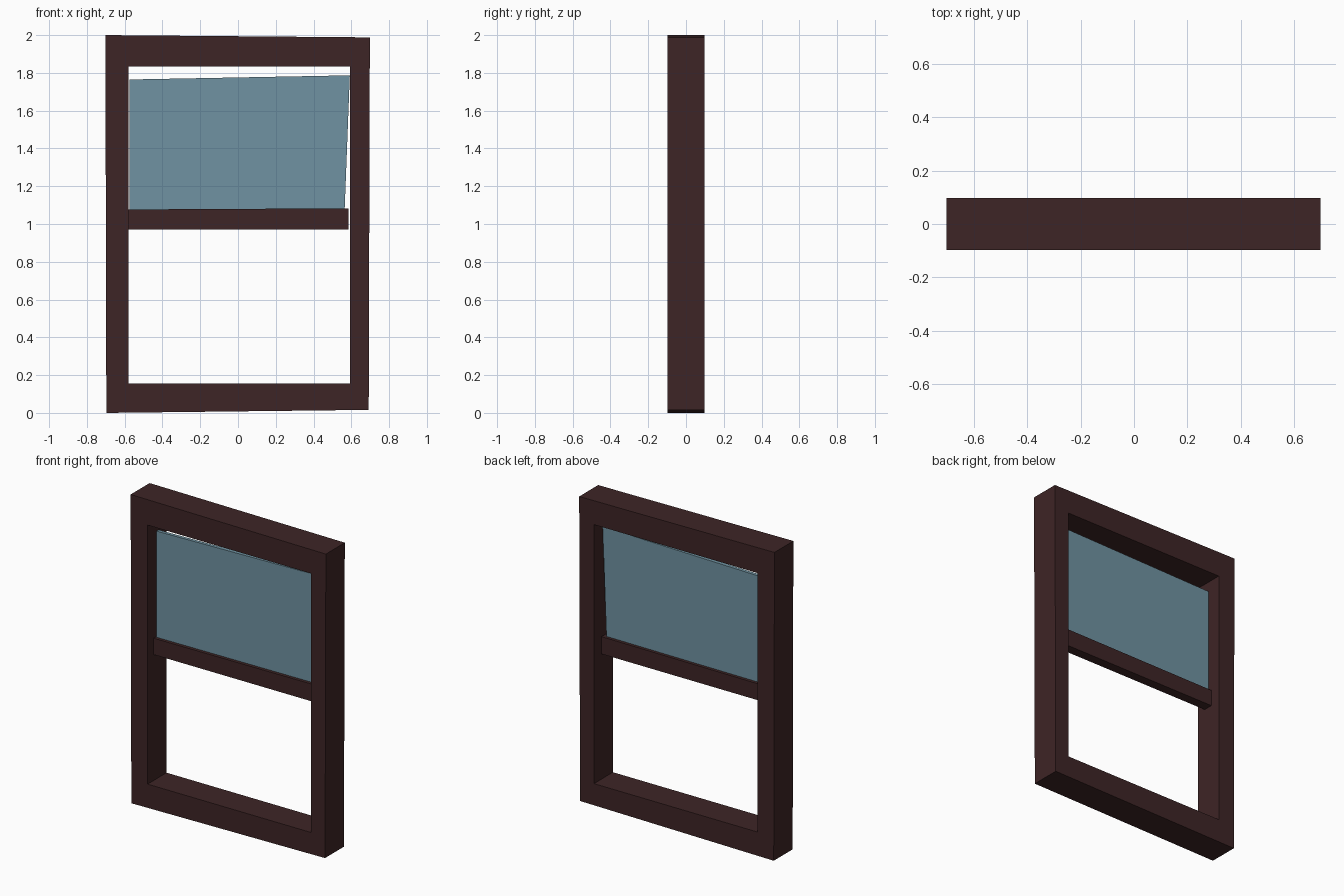
import bpy, bmesh

cube = bpy.data.objects.get("Cube")
if cube:
    bpy.data.objects.remove(cube, do_unlink=True)


def make_material(name, rgb):
    mat = bpy.data.materials.new(name)
    mat.use_nodes = True
    mat.diffuse_color = (*rgb, 1)
    mat.node_tree.nodes["Principled BSDF"].inputs["Base Color"].default_value = (*rgb, 1)
    return mat


wood = make_material("dark red brown wood", (0.048, 0.018, 0.019))
glass = make_material("blue grey glass", (0.16, 0.29, 0.36))


def extrude_outline(name, outer, y_front, y_back, mat, hole=None):
    """Solid from a front outline of (x, z) corners, with an optional matching hole."""
    bm = bmesh.new()
    count = len(outer)

    def ring(points, y):
        return [bm.verts.new((x, y, z)) for x, z in points]

    def bridge(a, b):
        for i in range(count):
            j = (i + 1) % count
            bm.faces.new((a[i], a[j], b[j], b[i]))

    front, back = ring(outer, y_front), ring(outer, y_back)
    bridge(front, back)
    if hole:
        hole_front, hole_back = ring(hole, y_front), ring(hole, y_back)
        bridge(hole_front, hole_back)
        bridge(front, hole_front)
        bridge(back, hole_back)
    else:
        bm.faces.new(front)
        bm.faces.new(back)
    bmesh.ops.recalc_face_normals(bm, faces=bm.faces)
    mesh = bpy.data.meshes.new(name)
    bm.to_mesh(mesh)
    bm.free()
    mesh.materials.append(mat)
    obj = bpy.data.objects.new(name, mesh)
    bpy.context.collection.objects.link(obj)
    return obj


# Slightly crooked outer frame around a square opening
extrude_outline(
    "window_frame",
    [(-0.697, 0), (0.692, 0.016), (0.698, 1.988), (-0.702, 2)],
    -0.097, 0.097, wood,
    hole=[(-0.58, 0.155), (0.592, 0.155), (0.592, 1.834), (-0.58, 1.834)])

# Rail across the middle
extrude_outline(
    "middle_rail",
    [(-0.58, 0.971), (0.586, 0.971), (0.586, 1.083), (-0.58, 1.077)],
    -0.035, 0.028, wood)

# Lopsided upper pane resting in the rail
extrude_outline(
    "upper_pane",
    [(-0.574, 1.06), (0.564, 1.06), (0.592, 1.787), (-0.574, 1.765)],
    -0.014, 0.008, glass)
